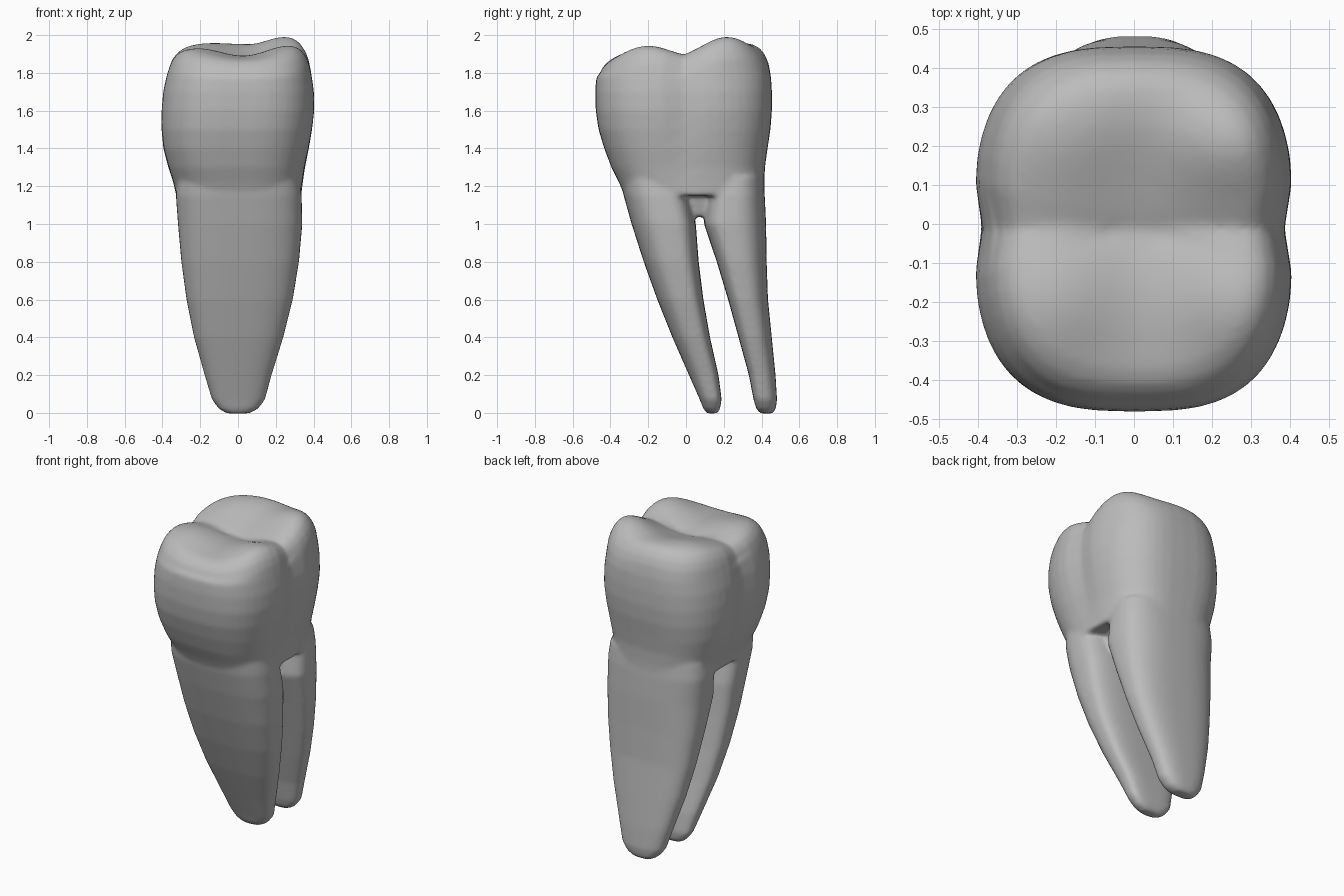
import bpy
import bmesh
import math

SIDES = 48

cube = bpy.data.objects.get("Cube")
if cube:
    bpy.data.objects.remove(cube, do_unlink=True)

grey = bpy.data.materials.new("plain grey")
grey.use_nodes = True
colour = (0.5, 0.5, 0.5, 1)
grey.diffuse_color = colour
grey.node_tree.nodes["Principled BSDF"].inputs["Base Color"].default_value = colour

body = bmesh.new()


def section(row, pivot, front_power, back_power):
    """Rounded outline between the row's limits, widest at the pivot."""
    z, left, right, front, back = row
    mid_x = (left + right) / 2
    mid_y = front + (back - front) * pivot
    points = []
    for i in range(SIDES):
        angle = math.tau * i / SIDES
        c, s = math.cos(angle), math.sin(angle)
        power = 2 / (back_power if s > 0 else front_power)
        reach = back - mid_y if s > 0 else mid_y - front
        x = mid_x + math.copysign(abs(c) ** power, c) * (right - left) / 2
        y = mid_y + math.copysign(abs(s) ** power, s) * reach
        points.append((x, y, z))
    return points


def loft(rings):
    """Skin a stack of rings, listed from the bottom up, and close both ends."""
    loops = [[body.verts.new(p) for p in ring] for ring in rings]
    for low, high in zip(loops, loops[1:]):
        for i in range(SIDES):
            j = (i + 1) % SIDES
            body.faces.new((low[i], low[j], high[j], high[i]))
    body.faces.new(reversed(loops[0]))
    body.faces.new(loops[-1])


# Chewing surface: four cusps and a back ridge, split by a cross groove
CUSPS = [  # x, y, height, spread
    (0.26, 0.21, 0.125, 0.13),
    (-0.21, 0.23, 0.08, 0.15),
    (-0.21, -0.2, 0.07, 0.14),
    (0.27, -0.2, 0.085, 0.13),
    (0, 0.37, 0.06, 0.14),
]


def chewing_height(x, y):
    z = 1.86
    for cx, cy, height, spread in CUSPS:
        z += height * math.exp(-((x - cx) ** 2 + (y - cy) ** 2) / (2 * spread ** 2))
    return z - 0.03 * math.exp(-abs(y + 0.02) / 0.05)


# Crown: walls, then shrinking rings that follow the chewing surface
crown_rows = [  # z, left, right, front, back
    (1.15, -0.328, 0.335, -0.325, 0.415),
    (1.22, -0.345, 0.345, -0.355, 0.415),
    (1.3, -0.373, 0.358, -0.395, 0.418),
    (1.4, -0.4, 0.38, -0.433, 0.432),
    (1.5, -0.411, 0.398, -0.463, 0.447),
    (1.6, -0.411, 0.41, -0.478, 0.455),
    (1.7, -0.402, 0.408, -0.481, 0.455),
    (1.78, -0.385, 0.397, -0.475, 0.45),
]
crown_rings = []
for row in crown_rows:
    ring = section(row, 0.5, 2.9, 2.9)
    # shallow groove down each side between the front and back cusps
    depth = 0.024 * min(1, max(0, (row[0] - 1.15) / 0.4))
    crown_rings.append([
        (x - math.copysign(depth, x) * math.exp(-((y + 0.01) / 0.08) ** 2), y, z)
        for x, y, z in ring])

rim = crown_rings[-1]
for scale, drop in [(0.97, 0.075), (0.925, 0.035), (0.86, 0.01), (0.78, 0),
                    (0.68, 0), (0.57, 0), (0.46, 0), (0.35, 0),
                    (0.24, 0), (0.13, 0), (0.03, 0)]:
    ring = []
    for x, y, z in rim:
        px, py = x * scale, y * scale
        ring.append((px, py, chewing_height(px, py) - drop))
    crown_rings.append(ring)
loft(crown_rings)

# Roots: rounded outside, flatter on the faces turned to each other
widths = [  # z, left, right
    (-0.003, -0.06, 0.06), (0.02, -0.1, 0.105), (0.07, -0.138, 0.143),
    (0.2, -0.177, 0.178), (0.4, -0.233, 0.24), (0.6, -0.273, 0.29),
    (0.8, -0.3, 0.323), (1, -0.318, 0.341), (1.15, -0.329, 0.337),
    (1.25, -0.32, 0.325),
]
front_depths = [
    (0.11, 0.165), (0.093, 0.18), (0.073, 0.189), (0.016, 0.172),
    (-0.072, 0.127), (-0.152, 0.092), (-0.224, 0.067), (-0.288, 0.052),
    (-0.33, 0.02), (-0.35, 0.02),
]
back_depths = [
    (0.395, 0.46), (0.373, 0.475), (0.358, 0.482), (0.333, 0.474),
    (0.278, 0.454), (0.223, 0.434), (0.163, 0.427), (0.095, 0.424),
    (0.11, 0.417), (0.11, 0.407),
]


def root(depths, pivot, front_power, back_power):
    rows = [w + d for w, d in zip(widths, depths)]
    loft([section(r, pivot, front_power, back_power) for r in rows])


root(front_depths, 0.6, 2.7, 3.2)
root(back_depths, 0.4, 3.2, 2.7)

# Recessed web that closes the top of the gap between the roots
web_rows = [(1.04, -0.2, 0.2, 0.02, 0.12), (1.2, -0.25, 0.25, -0.02, 0.15)]
loft([section(r, 0.5, 4, 4) for r in web_rows])

# Molar: crown, roots and web fused into one skin with a soft neck
bmesh.ops.recalc_face_normals(body, faces=body.faces)
mesh = bpy.data.meshes.new("molar")
body.to_mesh(mesh)
body.free()
mesh.materials.append(grey)
molar = bpy.data.objects.new("molar", mesh)
bpy.context.collection.objects.link(molar)
fuse = molar.modifiers.new("fuse", "REMESH")
fuse.mode = "VOXEL"
fuse.voxel_size = 0.012
fuse.use_smooth_shade = True
soften = molar.modifiers.new("soften", "SMOOTH")
soften.factor = 0.5
soften.iterations = 10
